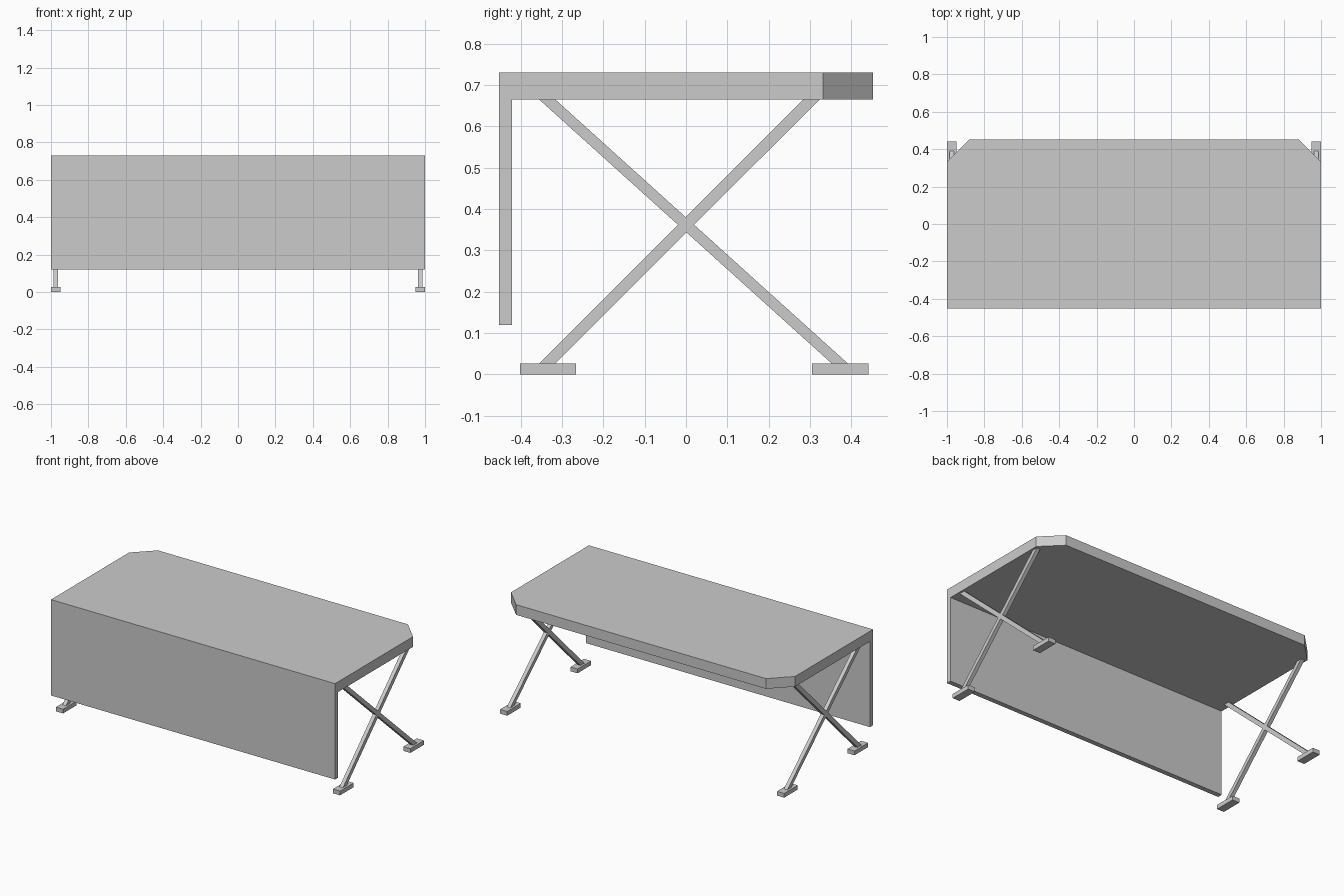
import bpy, bmesh
from mathutils import Vector
from mathutils.geometry import intersect_line_line as cross

if "Cube" in bpy.data.objects:
    bpy.data.objects.remove(bpy.data.objects["Cube"])

TOP, UNDER, FOOT = 0.73, 0.665, 0.027


def extrude_yz(name, profile, x0, x1, cuts=()):
    """Extrude a (y, z) outline along x, then trim with optional (point, normal) planes."""
    bm = bmesh.new()
    face = bm.faces.new([bm.verts.new((x0, y, z)) for y, z in profile])
    ext = bmesh.ops.extrude_face_region(bm, geom=[face])
    moved = [g for g in ext["geom"] if isinstance(g, bmesh.types.BMVert)]
    bmesh.ops.translate(bm, verts=moved, vec=(x1 - x0, 0, 0))
    for point, normal in cuts:
        cut = bmesh.ops.bisect_plane(
            bm, geom=bm.verts[:] + bm.edges[:] + bm.faces[:],
            plane_co=point, plane_no=normal, clear_outer=True)
        edges = [g for g in cut["geom_cut"] if isinstance(g, bmesh.types.BMEdge)]
        bmesh.ops.holes_fill(bm, edges=edges)
    bmesh.ops.recalc_face_normals(bm, faces=bm.faces[:])
    mesh = bpy.data.meshes.new(name)
    bm.to_mesh(mesh)
    bm.free()
    obj = bpy.data.objects.new(name, mesh)
    bpy.context.collection.objects.link(obj)
    return obj


def rect(y0, y1, z0, z1):
    return [(y0, z0), (y1, z0), (y1, z1), (y0, z1)]


# Top and front modesty panel: one L profile with clipped back corners
extrude_yz(
    "desk_top_and_front_panel",
    [(-0.452, 0.12), (-0.421, 0.12), (-0.421, UNDER),
     (0.452, UNDER), (0.452, TOP), (-0.452, TOP)],
    -1, 1,
    cuts=[((s * 0.88, 0.452, 0), (s, 1, 0)) for s in (-1, 1)])

# Crossed leg outline: four bar edges (bottom point, top point) and their crossings
rise_l, rise_r = [((y0, FOOT), (y1, UNDER)) for y0, y1 in ((-0.355, 0.284), (-0.316, 0.323))]
fall_l, fall_r = [((y0, FOOT), (y1, UNDER)) for y0, y1 in ((0.352, -0.355), (0.391, -0.316))]


def meet(a, b):
    p = cross(*[Vector((y, z, 0)) for y, z in a + b])[0]
    return p.x, p.y


cross_outline = [
    rise_l[0], rise_r[0], meet(rise_r, fall_l),
    fall_l[0], fall_r[0], meet(rise_r, fall_r),
    rise_r[1], rise_l[1], meet(rise_l, fall_r),
    fall_r[1], fall_l[1], meet(rise_l, fall_l)]

# Leg frame and feet at each end
for side, s in (("left", -1), ("right", 1)):
    extrude_yz(f"{side}_crossed_legs", cross_outline, s * 0.963, s * 0.987)
    extrude_yz(f"{side}_front_foot", rect(-0.402, -0.266, 0, FOOT), s * 0.95, s)
    extrude_yz(f"{side}_back_foot", rect(0.305, 0.441, 0, FOOT), s * 0.95, s)
